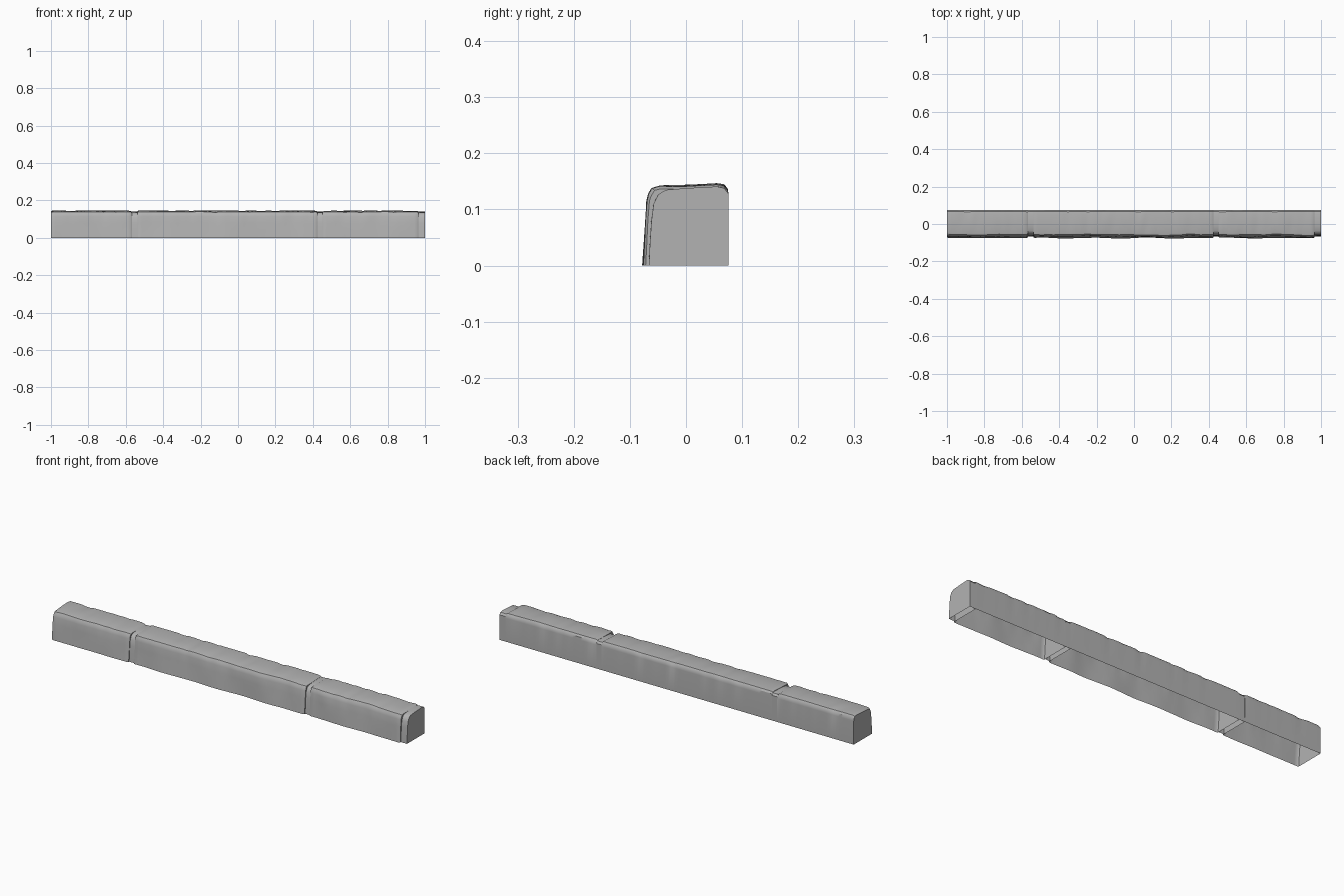
import bpy
import bmesh
from mathutils import Vector, noise

cube = bpy.data.objects.get("Cube")
if cube:
    bpy.data.objects.remove(cube)

stone_grey = bpy.data.materials.new("stone grey")
stone_grey.use_nodes = True
GREY = (0.45, 0.45, 0.45, 1)
stone_grey.diffuse_color = GREY
stone_grey.node_tree.nodes["Principled BSDF"].inputs["Base Color"].default_value = GREY

# Cross-sections as (y, z), from front foot over the top to back foot
STONE = [(-0.075, 0), (-0.072, 0.04), (-0.069, 0.08), (-0.066, 0.115), (-0.063, 0.129),
         (-0.057, 0.139), (-0.047, 0.142), (0, 0.143), (0.055, 0.146), (0.068, 0.144),
         (0.075, 0.135), (0.076, 0.12), (0.076, 0)]
MORTAR = [(-0.066, 0), (-0.064, 0.04), (-0.061, 0.08), (-0.057, 0.11), (-0.049, 0.127),
          (-0.036, 0.135), (0, 0.138), (0.055, 0.141), (0.068, 0.138), (0.076, 0.128), (0.076, 0)]


def weathered(x, y, z, amount):
    """Wavy front, chipped top edges, flat back and foot."""
    wave = noise.noise(Vector((x * 7, 0, z * 5)))
    chip = noise.noise(Vector((x * 22, y * 12, 4)))
    if y < -0.04:
        y += amount * (0.006 * wave + (0.003 * chip if z > 0.1 else 0))
    elif y > 0.06 and z > 0.125:
        y -= amount * 0.008 * max(chip, 0)
    if z > 0.125:
        z += amount * (0.002 * wave - 0.005 * max(chip, 0))
    return x, y, z


def loft(name, profile, stations, amount, caps):
    """Sweep a profile along x; stations are (x, inset) pairs; the underside stays open."""
    bm = bmesh.new()
    rings = []
    for x, inset in stations:
        ring = []
        for y, z in profile:
            yy = y + inset * (y < 0)
            zz = z - inset * 0.8 * (z > 0.12)
            ring.append(bm.verts.new(weathered(x, yy, zz, amount)))
        rings.append(ring)
    for a, b in zip(rings, rings[1:]):
        for i in range(len(profile) - 1):
            bm.faces.new((a[i], b[i], b[i + 1], a[i + 1]))
    if caps[0]:
        bm.faces.new(rings[0])
    if caps[1]:
        bm.faces.new(rings[-1][::-1])
    # Make every face point away from the middle of the part
    centre = Vector(((stations[0][0] + stations[-1][0]) / 2, 0, 0.06))
    bm.normal_update()
    for f in bm.faces:
        if f.normal.dot(f.calc_center_median() - centre) < 0:
            f.normal_flip()
    mesh = bpy.data.meshes.new(name)
    bm.to_mesh(mesh)
    bm.free()
    mesh.materials.append(stone_grey)
    obj = bpy.data.objects.new(name, mesh)
    bpy.context.collection.objects.link(obj)
    bpy.ops.object.select_all(action='DESELECT')
    obj.select_set(True)
    bpy.context.view_layer.objects.active = obj
    bpy.ops.object.shade_smooth_by_angle(angle=0.6)


def stone_stations(x0, x1):
    """Even spacing with a small worn bevel at both ends."""
    inner0, inner1 = x0 + 0.007, x1 - 0.007
    n = round((inner1 - inner0) / 0.016)
    middle = [(inner0 + (inner1 - inner0) * i / n, 0) for i in range(n + 1)]
    return [(x0, 0.004)] + middle + [(x1, 0.004)]


# Three kerb stones
for name, x0, x1 in (("right_kerb_stone", -1, -0.568),
                     ("middle_kerb_stone", -0.538, 0.425),
                     ("left_kerb_stone", 0.452, 0.966)):
    loft(name, STONE, stone_stations(x0, x1), 1, (True, True))

# Recessed joints between the stones and at the left end
for name, x0, x1, capped in (("right_joint", -0.568, -0.538, False),
                             ("middle_joint", 0.425, 0.452, False),
                             ("left_end_joint", 0.966, 1, True)):
    loft(name, MORTAR, [(x0, 0), (x1, 0)], 0.3, (False, capped))
